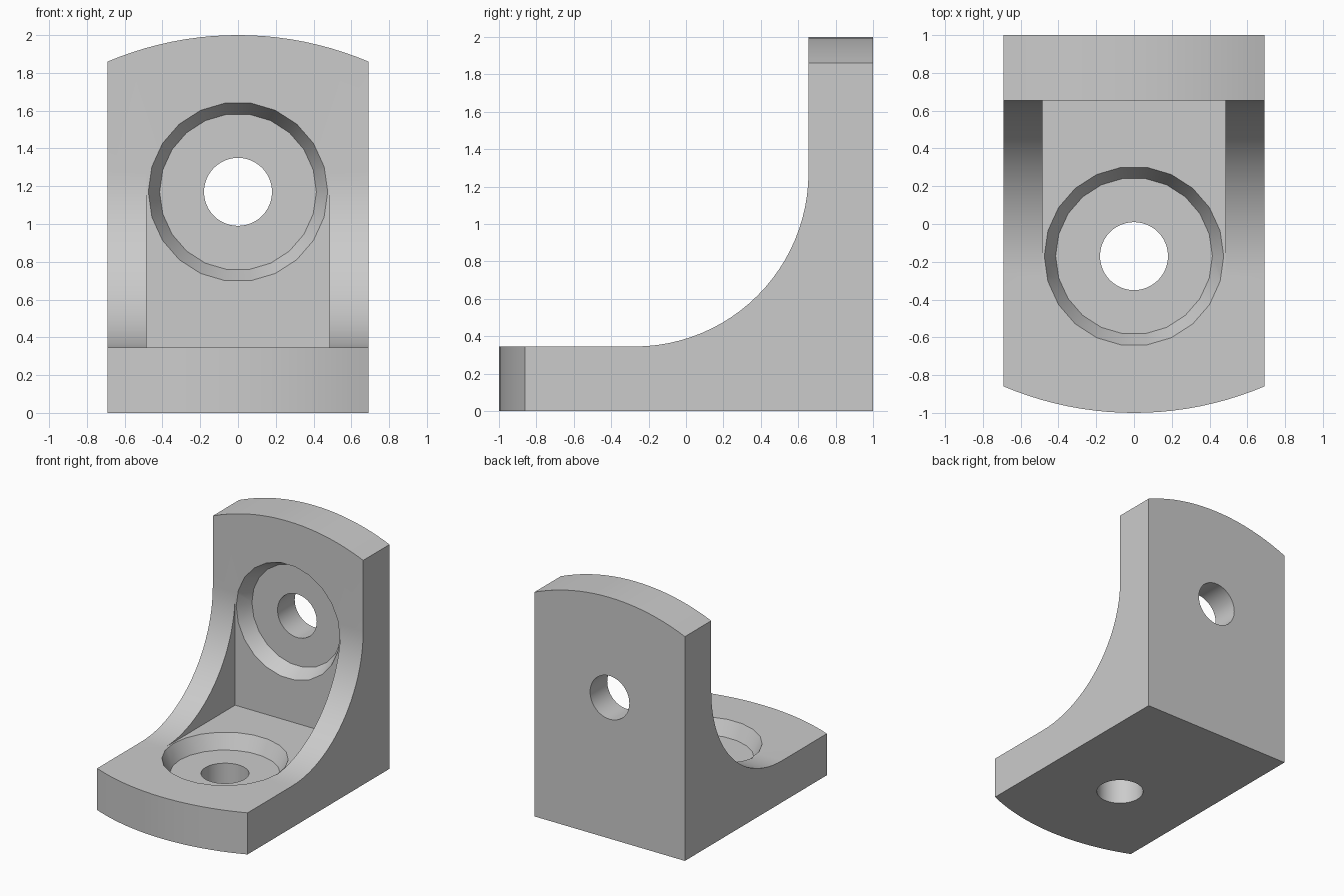
import bpy
import bmesh
from math import sin, cos, pi, asin, radians
from mathutils import Matrix, Vector

if "Cube" in bpy.data.objects:
    bpy.data.objects.remove(bpy.data.objects["Cube"])

HALF_W = 0.69      # half width of the bracket
THICK = 0.345      # plate thickness
WALL_Y = 1 - THICK # front face of the upright plate
FILLET = 0.93      # radius of the side gussets
POCKET = 0.485     # half width between the gussets
END_R = 1.77       # radius of the curved plate ends
HOLE_AT = 1.17     # hole distance from the outer corner

grey = bpy.data.materials.new("plain grey")
grey.use_nodes = True
colour = (0.6, 0.6, 0.6, 1)
grey.diffuse_color = colour
grey.node_tree.nodes["Principled BSDF"].inputs["Base Color"].default_value = colour


def make_object(name, bm):
    bmesh.ops.recalc_face_normals(bm, faces=bm.faces)
    mesh = bpy.data.meshes.new(name)
    bm.to_mesh(mesh)
    bm.free()
    mesh.materials.append(grey)
    obj = bpy.data.objects.new(name, mesh)
    bpy.context.collection.objects.link(obj)
    return obj


def prism(name, points, depth):
    """Extrude a closed outline of 3D points along a vector."""
    bm = bmesh.new()
    face = bm.faces.new([bm.verts.new(p) for p in points])
    grown = bmesh.ops.extrude_face_region(bm, geom=[face], use_keep_orig=True)
    moved = [v for v in grown["geom"] if isinstance(v, bmesh.types.BMVert)]
    bmesh.ops.translate(bm, verts=moved, vec=depth)
    return make_object(name, bm)


def cone(name, r_low, r_high, low, high, sides, matrix):
    """Tapered cylinder along local z, with a corner on local +y."""
    bm = bmesh.new()
    place = matrix @ Matrix.Translation((0, 0, (low + high) / 2)) @ Matrix.Rotation(pi / 2, 4, "Z")
    bmesh.ops.create_cone(bm, cap_ends=True, segments=sides, radius1=r_low,
                          radius2=r_high, depth=high - low, matrix=place)
    return make_object(name, bm)


def combine(body, cutter, operation):
    mod = body.modifiers.new(operation.title(), "BOOLEAN")
    mod.operation = operation
    mod.solver = "EXACT"
    mod.object = cutter
    bpy.context.view_layer.objects.active = body
    bpy.ops.object.modifier_apply(modifier=mod.name)
    bpy.data.objects.remove(cutter)


# Side outline: an L with a large inner fillet
cy, cz = WALL_Y - FILLET, THICK + FILLET
arc = [(cy + FILLET * sin(a), cz - FILLET * cos(a))
       for a in (i * pi / 2 / 24 for i in range(25))]
side = [(-1, 0), (1, 0), (1, 2), (WALL_Y, 2)] + arc[::-1] + [(-1, THICK)]
body = prism("corner_bracket", [(-HALF_W, y, z) for y, z in side], (2 * HALF_W, 0, 0))

# Rounded plate ends: trim with an outline that bulges to 1 unit on local axis
half = asin(HALF_W / END_R)
bulge = [(END_R * sin(a), 1 - END_R + END_R * cos(a))
         for a in (half * (i / 10 - 1) for i in range(21))]
outline = [(x, v) for x, v in bulge] + [(HALF_W, -1.2), (-HALF_W, -1.2)]
trim_top = prism("trim_top", [(x, -1.2, v + 1) for x, v in outline], (0, 2.4, 0))
combine(body, trim_top, "INTERSECT")
trim_front = prism("trim_front", [(x, -v, -0.2) for x, v in outline], (0, 0, 2.4))
combine(body, trim_front, "INTERSECT")

# Space between the two gussets
pocket = [(cy, THICK), (WALL_Y, THICK), (WALL_Y, cz), (cy, cz)]
combine(body, prism("pocket", [(-POCKET, y, z) for y, z in pocket], (2 * POCKET, 0, 0)),
        "DIFFERENCE")

# Tapered recess and bolt hole in each plate; local z points out of the plate
base_frame = Matrix.Translation((0, 1 - HOLE_AT, 0))
wall_frame = Matrix.Translation((0, 1, HOLE_AT)) @ Matrix.Rotation(pi / 2, 4, "X")
DEPTH, R_FLOOR, R_RIM = 0.12, 0.415, 0.475
over = 0.02
r_over = R_RIM + (R_RIM - R_FLOOR) * over / DEPTH
for frame in (base_frame, wall_frame):
    combine(body, cone("recess", R_FLOOR, r_over, THICK - DEPTH, THICK + over, 22, frame),
            "DIFFERENCE")
    combine(body, cone("bolt_hole", 0.18, 0.18, -0.1, THICK, 48, frame), "DIFFERENCE")

# Smooth curves, crisp edges
bpy.ops.object.select_all(action="DESELECT")
body.select_set(True)
bpy.context.view_layer.objects.active = body
bpy.ops.object.shade_smooth_by_angle(angle=radians(30))
